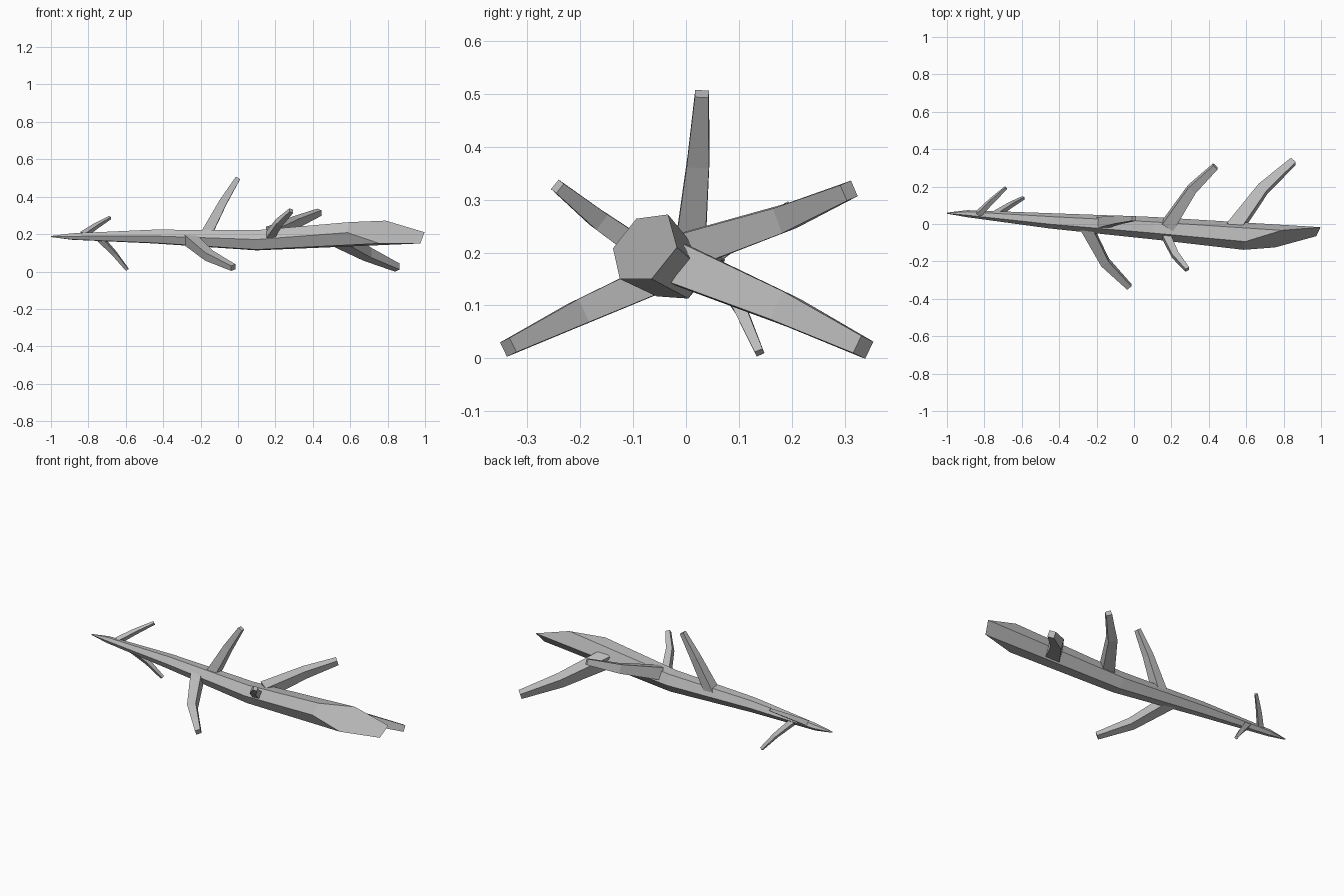
import bpy
import bmesh
from math import cos, sin, radians
from mathutils import Vector

cube = bpy.data.objects.get("Cube")
if cube:
    bpy.data.objects.remove(cube, do_unlink=True)

# Single bark colour
bark = bpy.data.materials.new("grey bark")
bark.use_nodes = True
colour = (0.5, 0.5, 0.5, 1)
bark.diffuse_color = colour
bark.node_tree.nodes["Principled BSDF"].inputs["Base Color"].default_value = colour


def loft(name, rings):
    """Skin a list of equal-sized point rings and close both ends."""
    bm = bmesh.new()
    loops = [[bm.verts.new(p) for p in ring] for ring in rings]
    n = len(loops[0])
    for a, b in zip(loops, loops[1:]):
        for i in range(n):
            j = (i + 1) % n
            bm.faces.new((a[i], a[j], b[j], b[i]))
    bm.faces.new(loops[0])
    bm.faces.new(loops[-1])
    bmesh.ops.recalc_face_normals(bm, faces=bm.faces)
    mesh = bpy.data.meshes.new(name)
    bm.to_mesh(mesh)
    bm.free()
    mesh.materials.append(bark)
    obj = bpy.data.objects.new(name, mesh)
    bpy.context.collection.objects.link(obj)
    return obj


def hexagon(x, y, z, r):
    """Six-sided trunk section, starting on the front and going over the top."""
    angles = [radians(176 - 60 * i) for i in range(6)]
    return [(x, y + r * cos(a), z + r * sin(a)) for a in angles]


# Trunk: tapered hexagon ending in a long slanted cut
cut = [(0.585, -0.138, 0.208), (0.595, -0.094, 0.264), (0.79, -0.034, 0.272),
       (0.997, -0.017, 0.21), (0.975, -0.065, 0.15), (0.755, -0.125, 0.15)]
loft("trunk", [
    hexagon(-1.0, 0.058, 0.187, 0.003),
    hexagon(-0.89, 0.055, 0.187, 0.019),
    hexagon(-0.45, 0.017, 0.187, 0.041),
    hexagon(0.1, -0.022, 0.167, 0.06),
    cut])


def twig(name, path, widths):
    """Square tapered twig bent along a path."""
    pts = [Vector(p) for p in path]
    rings = []
    for i, (p, w) in enumerate(zip(pts, widths)):
        d = (pts[min(i + 1, len(pts) - 1)] - pts[max(i - 1, 0)]).normalized()
        v = d.cross(Vector((1, 0, 0))).normalized()
        u = v.cross(d)
        h = w / 2
        rings.append([p + u * a * h + v * b * h
                      for a, b in ((1, 1), (-1, 1), (-1, -1), (1, -1))])
    loft(name, rings)


twig("upright_twig", [(-0.18, 0.005, 0.18), (-0.08, 0.023, 0.37), (0.0, 0.03, 0.5)],
     (0.06, 0.042, 0.026))
twig("front_lower_twig", [(-0.26, -0.005, 0.175), (-0.155, -0.205, 0.085), (-0.025, -0.336, 0.021)],
     (0.062, 0.048, 0.03))
twig("front_upper_twig", [(0.16, -0.04, 0.175), (0.22, -0.165, 0.262), (0.285, -0.243, 0.325)],
     (0.045, 0.036, 0.023))
twig("back_upper_twig", [(0.18, -0.01, 0.2), (0.31, 0.187, 0.265), (0.435, 0.308, 0.317)],
     (0.07, 0.05, 0.032))
twig("back_lower_twig", [(0.53, -0.03, 0.185), (0.69, 0.188, 0.093), (0.852, 0.335, 0.021)],
     (0.08, 0.058, 0.036))
twig("tip_upper_twig", [(-0.83, 0.055, 0.195), (-0.76, 0.125, 0.243), (-0.685, 0.193, 0.288)],
     (0.03, 0.024, 0.015))
twig("tip_lower_twig", [(-0.74, 0.05, 0.18), (-0.66, 0.102, 0.095), (-0.593, 0.139, 0.011)],
     (0.032, 0.024, 0.016))
